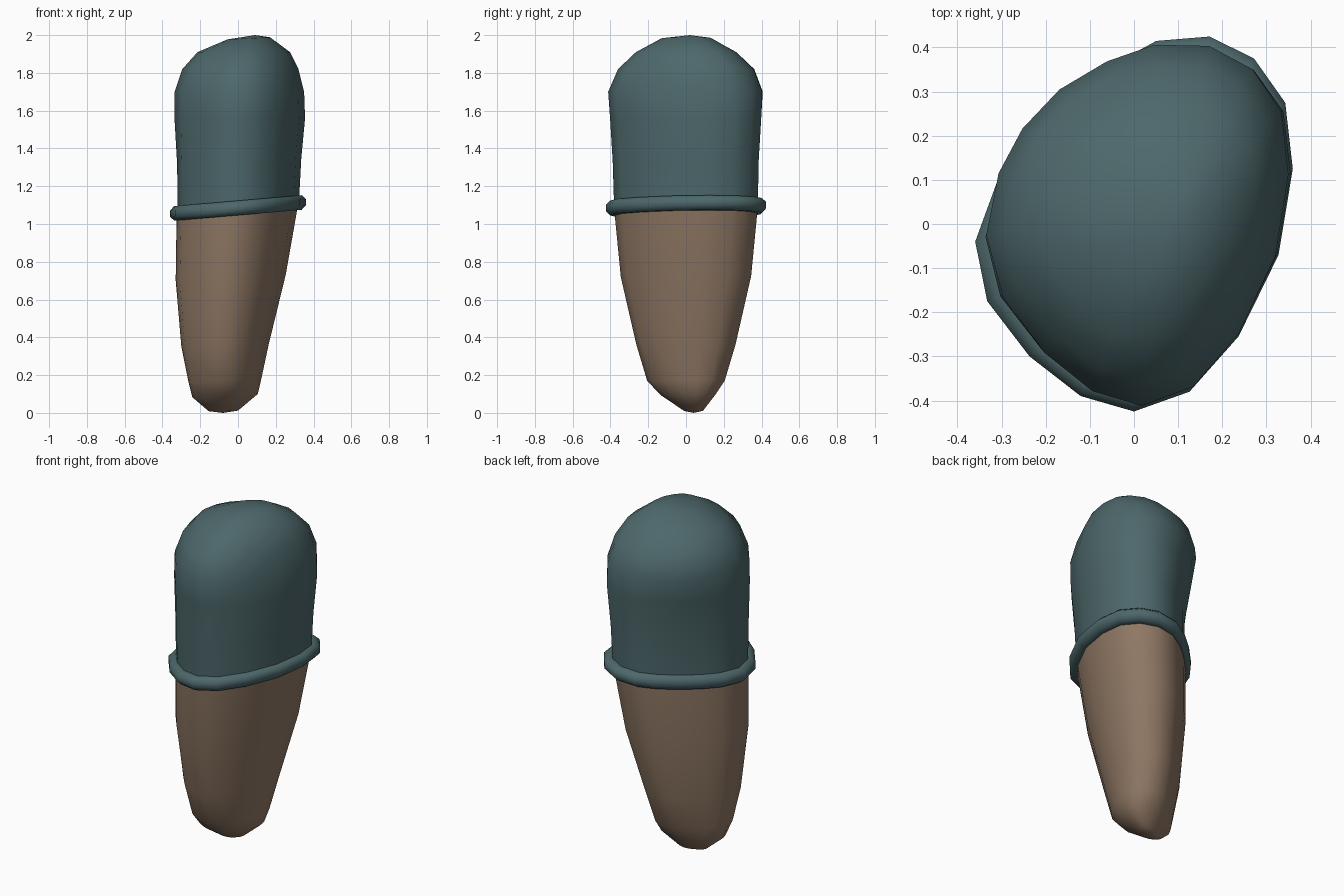
import bpy, bmesh, math

if "Cube" in bpy.data.objects:
    bpy.data.objects.remove(bpy.data.objects["Cube"])

TILT = 0.085                # slope of the seam along x

# Plan outline of the lopsided oval, measured on the rim
OUTLINE = [(0.357, 0.125), (0.34, 0.275), (0.27, 0.375), (0.17, 0.425),
           (0.05, 0.415), (-0.05, 0.36), (-0.15, 0.278), (-0.24, 0.185),
           (-0.31, 0.09), (-0.357, -0.04), (-0.33, -0.175), (-0.235, -0.30),
           (-0.12, -0.39), (0.0, -0.425), (0.125, -0.38), (0.235, -0.255),
           (0.325, -0.07)]
UNIT = [(x / 0.357, y / 0.425) for x, y in OUTLINE]
SIDES = len(UNIT)


def oval(x0, x1, y0, y1, bulge=0.0):
    """Outline fitted to a box; bulge pushes the back left side outwards."""
    pts = []
    for u, v in UNIT:
        push = bulge * max(0.0, (v - u) / math.hypot(u, v) / math.sqrt(2)) ** 2
        pts.append(((x0 + x1) / 2 + (x1 - x0) / 2 * u - push * 0.7,
                    (y0 + y1) / 2 + (y1 - y0) / 2 * v + push * 0.7))
    return pts


def material(name, rgb):
    m = bpy.data.materials.new(name)
    m.diffuse_color = (*rgb, 1)
    m.use_nodes = True
    m.node_tree.nodes["Principled BSDF"].inputs["Base Color"].default_value = m.diffuse_color
    return m


def finish(name, bm, mat):
    bmesh.ops.recalc_face_normals(bm, faces=bm.faces[:])
    me = bpy.data.meshes.new(name)
    bm.to_mesh(me)
    bm.free()
    for p in me.polygons:
        p.use_smooth = True
    me.materials.append(mat)
    ob = bpy.data.objects.new(name, me)
    bpy.context.collection.objects.link(ob)
    return ob


def bridge(bm, a, b):
    n = len(a)
    for i in range(n):
        bm.faces.new((a[i], a[(i + 1) % n], b[(i + 1) % n], b[i]))


def loft(name, levels, pole, mat):
    """levels: (z, slope, x0, x1, y0, y1, bulge); the last one closes on the pole."""
    bm = bmesh.new()
    loops = []
    for z, slope, *box in levels:
        loops.append([bm.verts.new((x, y, z + slope * x)) for x, y in oval(*box)])
    for a, b in zip(loops, loops[1:]):
        bridge(bm, a, b)
    tip = bm.verts.new(pole)
    last = loops[-1]
    for i in range(SIDES):
        bm.faces.new((last[i], last[(i + 1) % SIDES], tip))
    return finish(name, bm, mat)


teal = material("teal", (0.075, 0.138, 0.147))
brown = material("brown", (0.28, 0.19, 0.13))

# Tapered lower body
loft("lower_body", [
    (1.075, TILT, -0.325, 0.318, -0.38, 0.38),
    (0.72, 0.05, -0.33, 0.253, -0.345, 0.345),
    (0.36, 0.03, -0.30, 0.163, -0.262, 0.262),
    (0.17, 0.03, -0.262, 0.122, -0.205, 0.205),
    (0.095, 0.05, -0.242, 0.105, -0.13, 0.155),
    (0.012, 0.02, -0.155, 0.0, -0.01, 0.09),
], (-0.08, 0.04, 0.0), brown)

# Rounded cap, swelling towards the back left
loft("cap", [
    (1.075, TILT, -0.32, 0.322, -0.38, 0.38),
    (1.33, 0.05, -0.322, 0.335, -0.388, 0.385, 0.0),
    (1.56, 0.0, -0.325, 0.355, -0.402, 0.395, 0.04),
    (1.70, 0.0, -0.315, 0.350, -0.412, 0.398, 0.07),
    (1.82, 0.0, -0.275, 0.320, -0.36, 0.352, 0.07),
    (1.91, 0.0, -0.20, 0.275, -0.265, 0.26, 0.05),
    (1.98, 0.05, -0.05, 0.17, -0.13, 0.13, 0.02),
], (0.09, 0.02, 2.0), teal)

# Rolled rim around the seam
bm = bmesh.new()
tube = []
for k in range(8):
    b = 2 * math.pi * (k + 0.5) / 8
    dr, dz = 0.042 * math.cos(b), 0.042 * math.sin(b)
    rx, ry = 0.321 + dr, 0.386 + dr
    tube.append([bm.verts.new((x, y, 1.085 + dz + TILT * x))
                 for x, y in oval(-rx, rx, -ry, ry)])
for k in range(8):
    bridge(bm, tube[k], tube[(k + 1) % 8])
finish("rim", bm, teal)
